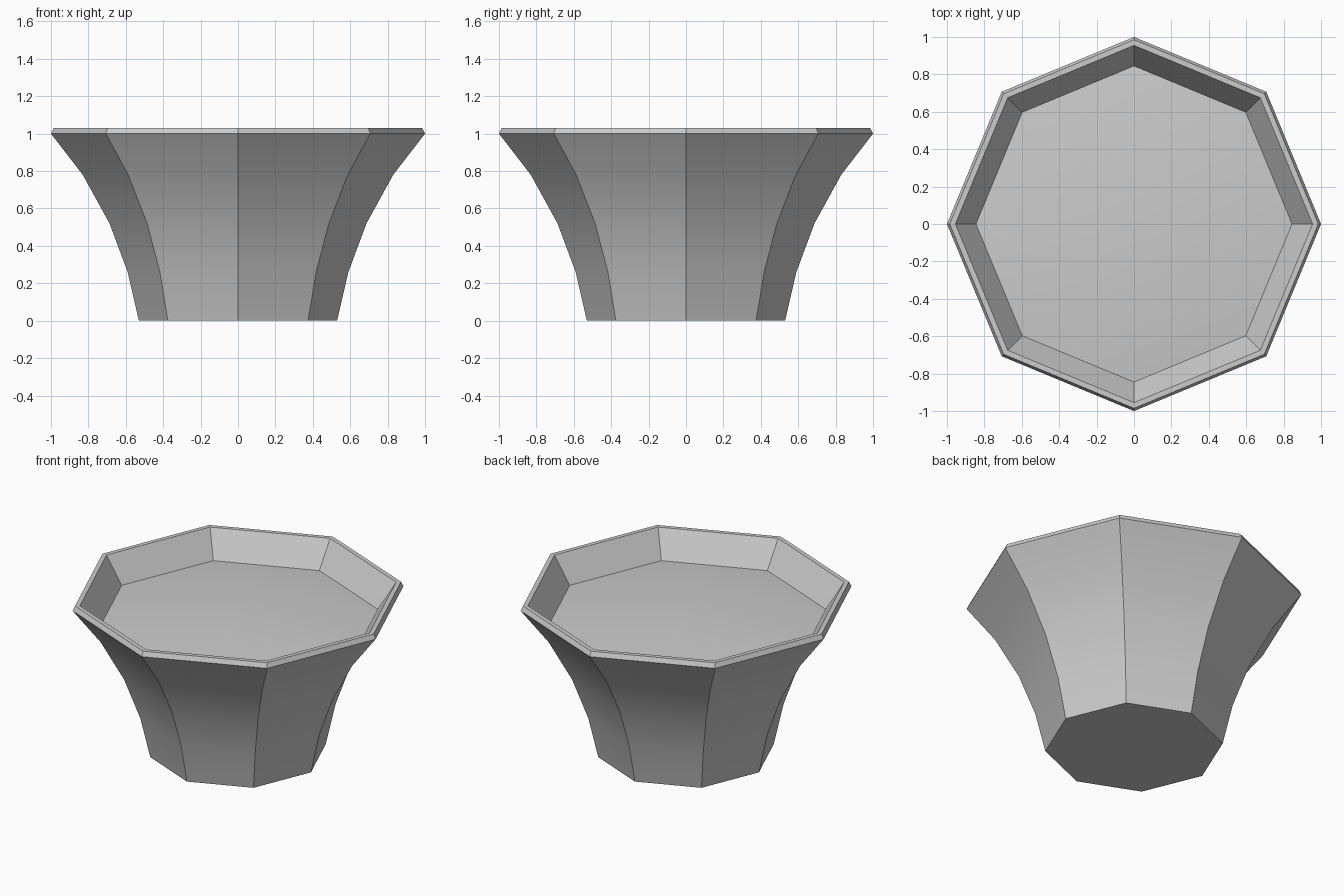
import bpy, bmesh, math

if "Cube" in bpy.data.objects:
    bpy.data.objects.remove(bpy.data.objects["Cube"])

SIDES = 8
# (radius, height) from the base, up the flared wall, over the rim, down inside
PROFILE = [(0.53, 0.0), (0.59, 0.26), (0.687, 0.52), (0.83, 0.78), (1.0, 1.0),
           (0.985, 1.03), (0.955, 1.03), (0.845, 0.86)]
MOUND_TOP = 0.95


def lathe(name, profile, top):
    bm = bmesh.new()
    rings = [[bm.verts.new((r * math.cos(math.tau * i / SIDES),
                            r * math.sin(math.tau * i / SIDES), z))
              for i in range(SIDES)] for r, z in profile]
    centre = bm.verts.new((0, 0, top))
    for low, high in zip(rings, rings[1:]):
        for i in range(SIDES):
            j = (i + 1) % SIDES
            bm.faces.new((low[i], low[j], high[j], high[i]))
    # closed base and gently mounded filling
    bm.faces.new(rings[0][::-1])
    for i in range(SIDES):
        bm.faces.new((rings[-1][i], rings[-1][(i + 1) % SIDES], centre))
    mesh = bpy.data.meshes.new(name)
    bm.to_mesh(mesh)
    bm.free()
    obj = bpy.data.objects.new(name, mesh)
    bpy.context.collection.objects.link(obj)
    return obj


# Octagonal flared pot: smooth up the wall, sharp at the corners
pot = lathe("flared_pot", PROFILE, MOUND_TOP)
bpy.context.view_layer.objects.active = pot
pot.select_set(True)
bpy.ops.object.shade_smooth_by_angle(angle=math.radians(20))
